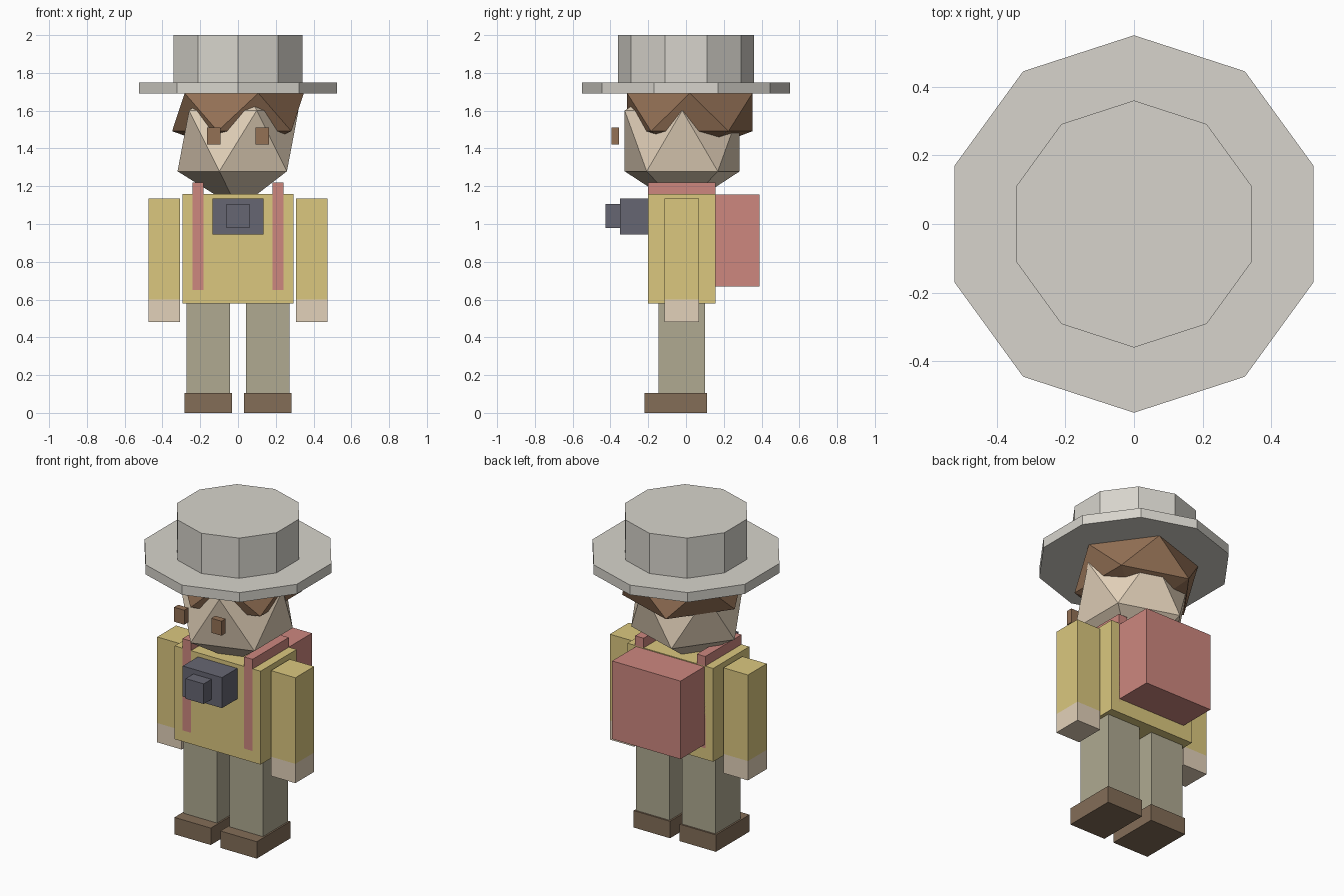
import bpy

if "Cube" in bpy.data.objects:
    bpy.data.objects.remove(bpy.data.objects["Cube"])


def material(name, r, g, b):
    """Flat colour given as 0-255 screen values."""
    m = bpy.data.materials.new(name)
    m.diffuse_color = tuple((c / 255) ** 2.2 for c in (r, g, b)) + (1,)
    m.use_nodes = True
    m.node_tree.nodes["Principled BSDF"].inputs["Base Color"].default_value = m.diffuse_color
    return m


shirt = material("yellow_cloth", 218, 198, 126)
skin = material("skin", 226, 208, 184)
trouser = material("khaki", 174, 168, 144)
leather = material("shoe_brown", 130, 109, 88)
hair_mat = material("hair_brown", 146, 112, 86)
red = material("red_canvas", 204, 134, 126)
dark = material("dark_grey", 102, 102, 114)
felt = material("hat_felt", 214, 211, 203)


def finish(name, mat):
    obj = bpy.context.object
    obj.name = name
    obj.data.materials.append(mat)
    return obj


def box(name, mat, x, y, z):
    """Box from (min, max) ranges."""
    bpy.ops.mesh.primitive_cube_add(size=1, location=[sum(r) / 2 for r in (x, y, z)])
    bpy.context.object.scale = [r[1] - r[0] for r in (x, y, z)]
    bpy.ops.object.transform_apply(location=False, rotation=False, scale=True)
    return finish(name, mat)


def pair(name, mat, x, y, z):
    """The same box on both sides of the body."""
    box(name + "_left", mat, x, y, z)
    box(name + "_right", mat, (-x[1], -x[0]), y, z)


def faceted_ball(name, mat, r, rz, y, z):
    bpy.ops.mesh.primitive_ico_sphere_add(subdivisions=1, radius=1, location=(0, y, z))
    bpy.context.object.scale = (r, r, rz)
    bpy.ops.object.transform_apply(location=False, rotation=False, scale=True)
    return finish(name, mat)


def disc(name, mat, r, z0, z1):
    bpy.ops.mesh.primitive_cylinder_add(vertices=10, radius=r, depth=z1 - z0,
                                        location=(0, 0, (z0 + z1) / 2))
    return finish(name, mat)


# Legs and shoes
pair("shoe", leather, (0.033, 0.283), (-0.22, 0.11), (0, 0.105))
pair("trouser_leg", trouser, (0.043, 0.273), (-0.145, 0.10), (0.105, 0.58))

# Torso, sleeves and hands
box("torso", shirt, (-0.295, 0.295), (-0.20, 0.155), (0.58, 1.16))
pair("sleeve", shirt, (0.307, 0.475), (-0.115, 0.07), (0.60, 1.135))
pair("hand", skin, (0.307, 0.475), (-0.115, 0.07), (0.48, 0.60))

# Backpack with shoulder straps
box("backpack", red, (-0.235, 0.235), (0.15, 0.39), (0.67, 1.155))
pair("backpack_strap", red, (0.183, 0.241), (-0.201, 0.155), (0.65, 1.22))

# Camera hanging on the chest
box("camera_body", dark, (-0.135, 0.135), (-0.35, -0.20), (0.945, 1.135))
box("camera_lens", dark, (-0.062, 0.062), (-0.425, -0.35), (0.98, 1.105))

# Head, hair and eyes
faceted_ball("head", skin, 0.358, 0.36, -0.02, 1.44)
faceted_ball("hair", hair_mat, 0.39, 0.225, 0.02, 1.592)
pair("eye", hair_mat, (0.093, 0.163), (-0.395, -0.355), (1.42, 1.51))

# Ten-sided hat
disc("hat_brim", felt, 0.55, 1.69, 1.75)
disc("hat_crown", felt, 0.36, 1.75, 2.0)
